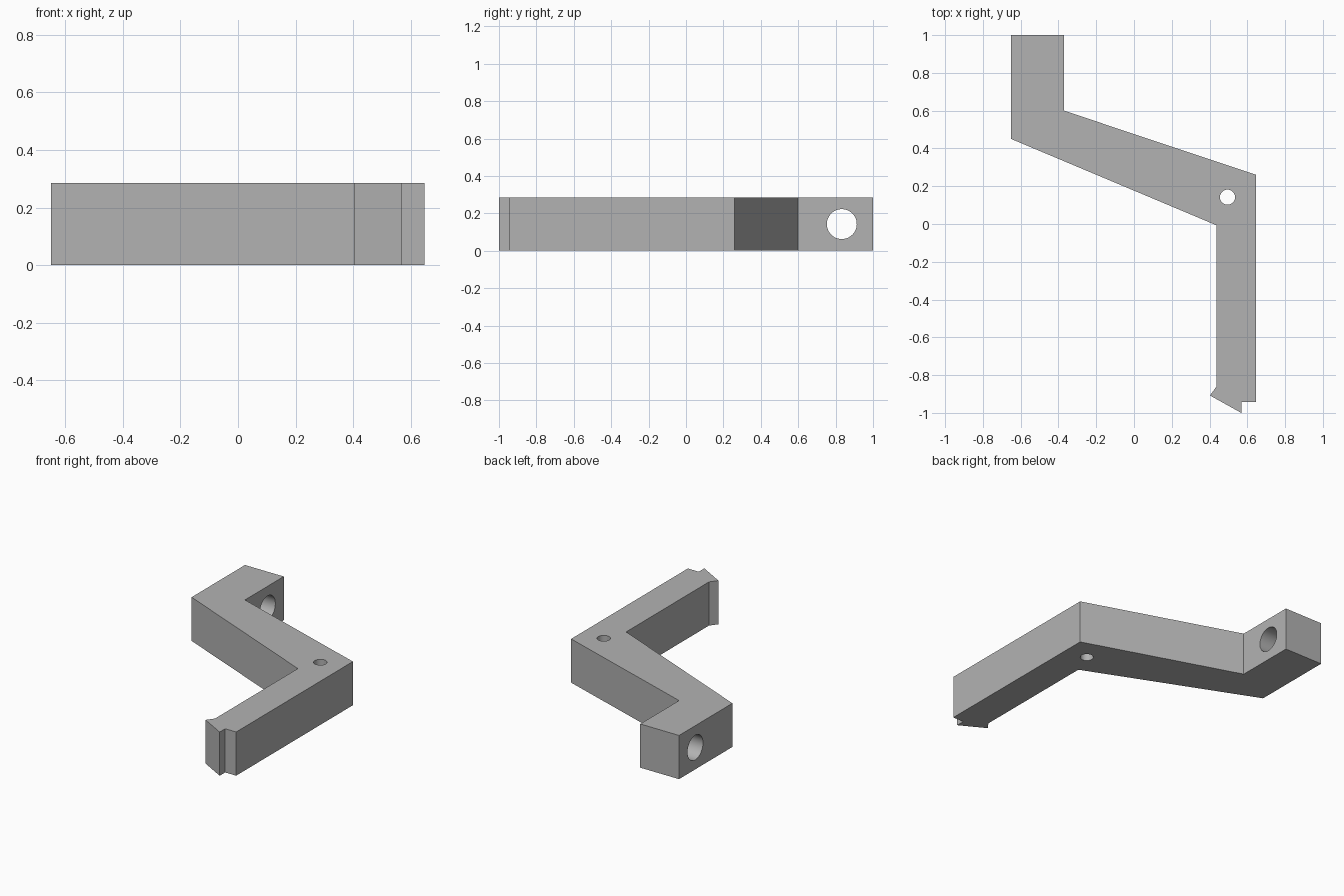
import bpy
import bmesh
import math

cube = bpy.data.objects.get("Cube")
if cube:
    bpy.data.objects.remove(cube, do_unlink=True)

HEIGHT = 0.285

# One plain grey finish
grey = bpy.data.materials.new("plain_grey")
grey.use_nodes = True
colour = (0.45, 0.45, 0.45, 1)
grey.diffuse_color = colour
grey.node_tree.nodes["Principled BSDF"].inputs["Base Color"].default_value = colour


def extruded(name, outline, height):
    """Extrude a plan outline upward from the ground."""
    bm = bmesh.new()
    base = bm.faces.new([bm.verts.new((x, y, 0)) for x, y in outline])
    top = bmesh.ops.extrude_face_region(bm, geom=[base])["geom"]
    verts = [v for v in top if isinstance(v, bmesh.types.BMVert)]
    bmesh.ops.translate(bm, verts=verts, vec=(0, 0, height))
    bmesh.ops.recalc_face_normals(bm, faces=bm.faces)
    mesh = bpy.data.meshes.new(name)
    bm.to_mesh(mesh)
    bm.free()
    obj = bpy.data.objects.new(name, mesh)
    bpy.context.collection.objects.link(obj)
    mesh.materials.append(grey)
    return obj


def drill(body, radius, location, rotation):
    """Cut a round hole right through the body."""
    bpy.ops.mesh.primitive_cylinder_add(vertices=48, radius=radius, depth=0.6,
                                        location=location, rotation=rotation)
    cutter = bpy.context.object
    cutter.name = "hole_cutter"
    cutter.hide_render = True
    cutter.data.materials.append(grey)
    mod = body.modifiers.new("hole", "BOOLEAN")
    mod.operation = "DIFFERENCE"
    mod.solver = "EXACT"
    mod.object = cutter
    bpy.context.view_layer.objects.active = body
    bpy.ops.object.modifier_apply(modifier=mod.name)
    bpy.data.objects.remove(cutter, do_unlink=True)


# Cranked arm: rear block, slanted bridge, straight front arm with hooked tip
arm = extruded("cranked_arm", [
    (-0.65, 1), (-0.65, 0.45), (0.437, -0.007), (0.437, -0.86),
    (0.402, -0.908), (0.568, -1), (0.568, -0.943), (0.647, -0.943),
    (0.647, 0.26), (-0.37, 0.6), (-0.37, 1)], HEIGHT)

# Sideways hole through the rear block, upright hole at the elbow
drill(arm, 0.08, (-0.51, 0.833, HEIGHT / 2), (0, math.pi / 2, 0))
drill(arm, 0.04, (0.495, 0.142, HEIGHT / 2), (0, 0, 0))

# Smooth hole walls, crisp edges elsewhere
bpy.ops.object.select_all(action="DESELECT")
arm.select_set(True)
bpy.context.view_layer.objects.active = arm
bpy.ops.object.shade_smooth_by_angle(angle=math.radians(30))
